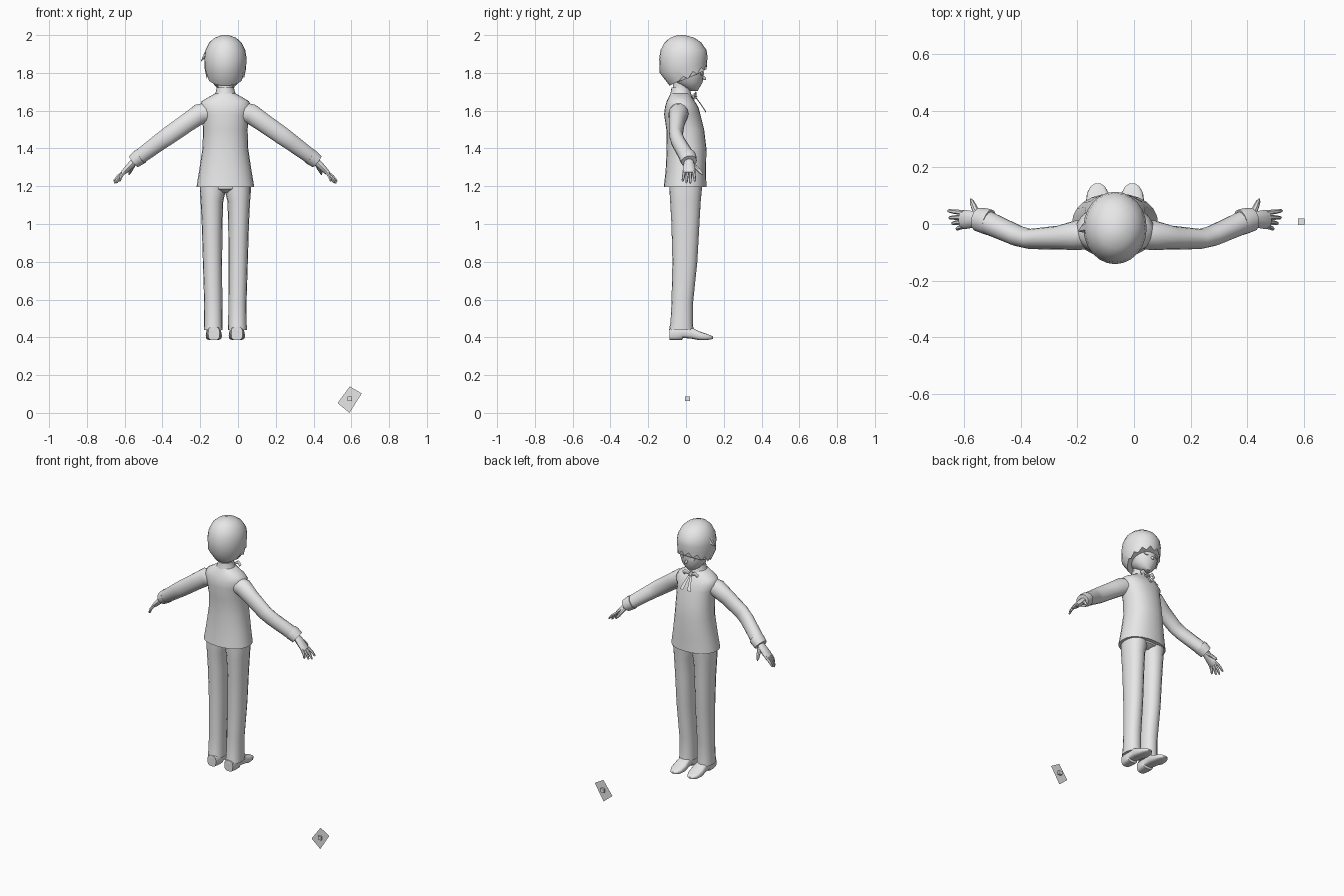
import bpy, bmesh, math
from mathutils import Vector

CX = -0.067  # body centre line
grey = bpy.data.materials.new("plain_grey")
grey.diffuse_color = (0.8, 0.8, 0.8, 1)


def finish(name, bm, angle=40):
    bmesh.ops.recalc_face_normals(bm, faces=bm.faces)
    me = bpy.data.meshes.new(name)
    bm.to_mesh(me)
    bm.free()
    me.materials.append(grey)
    ob = bpy.data.objects.new(name, me)
    bpy.context.collection.objects.link(ob)
    bpy.ops.object.select_all(action='DESELECT')
    ob.select_set(True)
    bpy.context.view_layer.objects.active = ob
    bpy.ops.object.shade_smooth_by_angle(angle=math.radians(angle))
    return ob


def loft(name, rings, side=1, angle=40):
    """Skin a list of point rings and close both ends; side=-1 mirrors."""
    bm = bmesh.new()
    rows = [[bm.verts.new((CX + side * p[0], p[1], p[2])) for p in r] for r in rings]
    n = len(rows[0])
    for a, b in zip(rows, rows[1:]):
        for i in range(n):
            j = (i + 1) % n
            bm.faces.new((a[i], a[j], b[j], b[i]))
    bm.faces.new(rows[0])
    bm.faces.new(rows[-1])
    return finish(name, bm, angle)


def oval(c, ax, ay, n=16, power=1.0):
    """Ring around c spanned by two half-axis vectors; power < 1 is boxier."""
    c, ax, ay = Vector(c), Vector(ax), Vector(ay)
    pts = []
    for i in range(n):
        t = 2 * math.pi * i / n
        co, si = math.cos(t), math.sin(t)
        pts.append(c + ax * math.copysign(abs(co) ** power, co)
                   + ay * math.copysign(abs(si) ** power, si))
    return pts


def stack(name, rows, side=1, n=20, power=1.0, angle=40):
    """Horizontal ovals: rows of (z, x, y, half width, half depth)."""
    return loft(name, [oval((x, y, z), (rx, 0, 0), (0, ry, 0), n, power)
                       for z, x, y, rx, ry in rows], side, angle)


def tube(name, rows, side=1, n=12, angle=40):
    """Tube along a path: rows of (point, half depth, half thickness)."""
    pts = [Vector(r[0]) for r in rows]
    rings = []
    for i, (p, ry, rn) in enumerate(rows):
        t = (pts[min(i + 1, len(pts) - 1)] - pts[max(i - 1, 0)]).normalized()
        b = Vector((0, 1, 0))
        b = (b - t * b.dot(t)).normalized()
        rings.append(oval(p, b * ry, t.cross(b) * rn, n))
    return loft(name, rings, side, angle)


# Jacket, collar and neck
stack("jacket", [(1.195, 0, -.005, .153, .113), (1.28, 0, -.001, .139, .107),
                 (1.40, 0, .003, .121, .105), (1.50, 0, -.004, .118, .100),
                 (1.58, 0, -.02, .124, .096), (1.62, 0, -.023, .138, .088),
                 (1.65, 0, -.028, .125, .074), (1.67, 0, -.03, .092, .062),
                 (1.69, 0, -.03, .056, .052)], n=24, power=.9)
stack("collar", [(1.675, 0, -.028, .062, .060), (1.70, 0, -.028, .050, .052),
                 (1.722, 0, -.028, .046, .049)])
stack("neck", [(1.68, 0, -.028, .040, .044), (1.79, 0, -.02, .040, .044)])

# Head and nose
stack("face", [(1.705, 0, .04, .018, .022), (1.72, 0, .03, .044, .040),
               (1.75, 0, .014, .070, .074), (1.79, 0, .005, .086, .088),
               (1.84, 0, 0, .092, .094), (1.90, 0, 0, .088, .09)])
tube("nose", [((0, .08, 1.785), .008, .008), ((0, .098, 1.770), .009, .008),
              ((0, .105, 1.764), .003, .003)], n=8)

# Hair cap: long at the nape, jagged fringe at the front
rings = []
for z, drop, y, rx, ry, jag in (
        (2.0, 0, -.025, .018, .02, 0), (1.985, 0, -.02, .058, .066, 0),
        (1.96, 0, -.016, .086, .098, 0), (1.92, 0, -.013, .106, .122, 0),
        (1.885, .01, -.014, .112, .128, 0), (1.85, .05, -.014, .110, .125, 0),
        (1.832, .10, .011, .099, .098, .013)):
    ring = oval((0, y, z), (rx, 0, 0), (0, ry, 0), 24)
    for i, p in enumerate(ring):
        front = math.sin(2 * math.pi * i / 24)
        p.z -= drop * (1 - front) / 2 + jag * (-1) ** i * (front > -.3)
    rings.append(ring)
loft("hair", rings)
tube("hair_tuft", [((-.095, -.01, 1.915), .022, .012), ((-.112, -.015, 1.885), .016, .009),
                   ((-.128, -.025, 1.862), .002, .002)], n=6)

# Neck ribbon knot
tube("ribbon_knot", [((0, .035, 1.685), .012, .012), ((0, .052, 1.665), .012, .012)], n=8)

for s, tag in ((1, "right"), (-1, "left")):
    # Ribbon loop and tail
    tube("ribbon_loop_" + tag, [((.004, .046, 1.675), .004, .004),
                                ((.035, .052, 1.688), .005, .013),
                                ((.052, .046, 1.672), .004, .012)], s, 8)
    loft("ribbon_tail_" + tag, [oval((x, y, z), (w, 0, 0), (0, .002, .001), 4)
                                for x, y, z, w in ((.004, .048, 1.675, .005),
                                                   (.016, .078, 1.635, .009),
                                                   (.026, .106, 1.592, .012))], s)
    # Eye plate
    loft("eye_" + tag, [oval((.036, y, 1.797), (.016, -.006, 0), (0, 0, .011), 10)
                        for y in (.082, .089)], s)
    # Sleeve and cuff
    tube("sleeve_" + tag, [((.085, -.036, 1.592), .050, .054), ((.135, -.040, 1.583), .053, .055),
                           ((.20, -.048, 1.538), .042, .051), ((.30, -.053, 1.468), .036, .049),
                           ((.345, -.042, 1.436), .037, .046),
                           ((.458, .008, 1.352), .042, .040)], s, 14)
    tube("cuff_" + tag, [((.445, .006, 1.360), .046, .043), ((.458, .010, 1.352), .046, .043),
                         ((.485, .016, 1.331), .042, .038)], s, 14)
    # Hand: palm, four fingers, thumb
    tube("palm_" + tag, [((.465, .014, 1.345), .022, .02), ((.495, .016, 1.318), .028, .02),
                         ((.53, .016, 1.282), .034, .016), ((.545, .016, 1.268), .030, .012)], s, 10)
    for k, tip in enumerate(((.592, .047, 1.226), (.588, .022, 1.214),
                             (.577, .002, 1.216), (.560, -.018, 1.225))):
        base = Vector((.535, .040 - .016 * k, 1.277))
        tip = Vector(tip)
        tube("finger_%d_%s" % (k + 1, tag), [(base, .009, .010),
                                             (base.lerp(tip, .55) + Vector((.003, 0, .003)), .008, .009),
                                             (base.lerp(tip, .92), .006, .006), (tip, .002, .002)], s, 6)
    tube("thumb_" + tag, [((.485, .030, 1.318), .012, .013), ((.498, .060, 1.292), .011, .011),
                          ((.506, .078, 1.273), .009, .008), ((.510, .088, 1.262), .003, .003)], s, 8)
    # Trouser leg
    stack("trouser_leg_" + tag, [(.438, .064, -.025, .050, .065), (.48, .064, -.023, .049, .059),
                                 (.58, .064, -.02, .048, .057), (.80, .068, -.006, .051, .066),
                                 (1.0, .070, -.003, .055, .074), (1.12, .071, -.003, .060, .081),
                                 (1.17, .067, -.002, .068, .085), (1.23, .066, 0, .068, .088)], s, 16, .9)
    # Shoe, lofted from heel to toe: (y, half width, top, bottom)
    loft("shoe_" + tag, [oval((.061, y, (t + b) / 2), (w, 0, 0), (0, 0, (t - b) / 2), 16, .6)
                         for y, w, t, b in ((-.088, .030, .455, .385), (-.06, .038, .46, .385),
                                            (-.022, .038, .46, .385), (-.016, .037, .46, .397),
                                            (.03, .039, .452, .393), (.07, .043, .432, .385),
                                            (.11, .038, .418, .386), (.133, .025, .410, .389),
                                            (.143, .010, .403, .393))], s)

# Trouser seat joining the legs
stack("trouser_seat", [(1.165, 0, -.004, .05, .05), (1.185, 0, -.002, .115, .083),
                       (1.23, 0, 0, .125, .09)])

# Loose tilted plate with a small block at its middle
bm = bmesh.new()
bm.faces.new([bm.verts.new((x, .006, z)) for x, z in
              ((.592, .140), (.655, .103), (.590, .0), (.527, .052))])
finish("loose_plate", bm)
bm = bmesh.new()
bmesh.ops.create_cube(bm, size=.024)
bmesh.ops.translate(bm, verts=bm.verts, vec=(.591, .008, .075))
finish("loose_block", bm)
